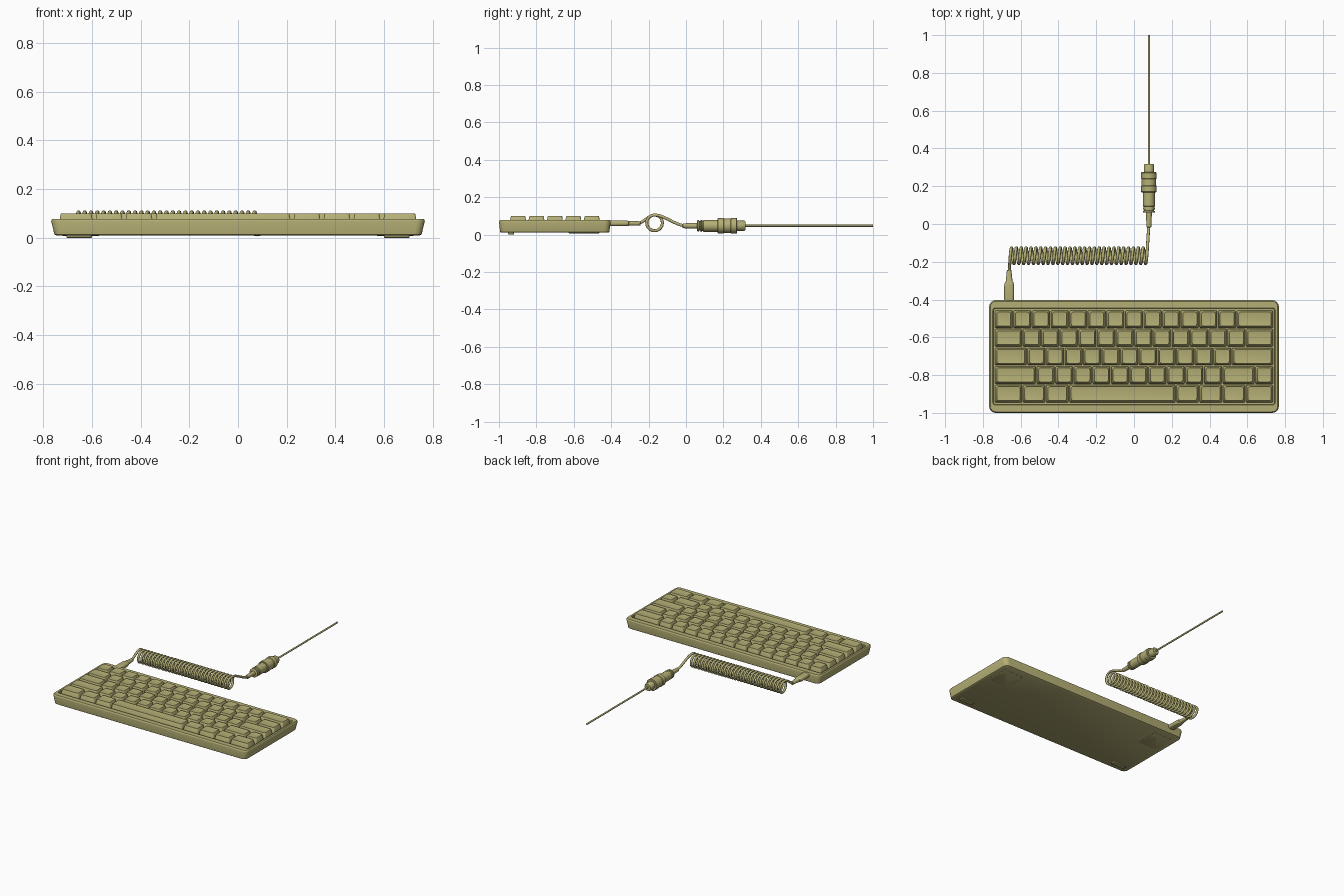
import bpy, bmesh, math
from math import sin, cos, pi

if "Cube" in bpy.data.objects:
    bpy.data.objects.remove(bpy.data.objects["Cube"])

mat = bpy.data.materials.new("khaki")
mat.diffuse_color = (0.46, 0.43, 0.18, 1)
mat.use_nodes = True
mat.node_tree.nodes["Principled BSDF"].inputs["Base Color"].default_value = mat.diffuse_color


def finish(obj, angle=35):
    obj.data.materials.append(mat)
    bpy.ops.object.select_all(action='DESELECT')
    obj.select_set(True)
    bpy.context.view_layer.objects.active = obj
    bpy.ops.object.shade_smooth_by_angle(angle=math.radians(angle))


def loft(bm, sections, cx=0, cy=0, seg=4):
    """Skin rounded rectangles (half_x, half_y, corner_r, z[, y_shift]) and cap both ends."""
    rings = []
    for hx, hy, r, z, *dy in sections:
        ring = []
        for k, (sx, sy) in enumerate(((1, 1), (-1, 1), (-1, -1), (1, -1))):
            for j in range(seg + 1):
                a = pi / 2 * (k + j / seg)
                ring.append(bm.verts.new((cx + sx * (hx - r) + r * cos(a),
                                          cy + sy * (hy - r) + r * sin(a) + (dy[0] if dy else 0), z)))
        rings.append(ring)
    n = len(rings[0])
    for a, b in zip(rings, rings[1:]):
        for i in range(n):
            bm.faces.new((a[i], a[(i + 1) % n], b[(i + 1) % n], b[i]))
    bm.faces.new(rings[0][::-1])
    bm.faces.new(rings[-1])


def make(name, parts, seg=4, loc=(0, 0, 0), along_y=False):
    bm = bmesh.new()
    for sections, cx, cy in parts:
        loft(bm, sections, cx, cy, seg)
    bmesh.ops.remove_doubles(bm, verts=bm.verts, dist=1e-5)
    bmesh.ops.recalc_face_normals(bm, faces=bm.faces)
    me = bpy.data.meshes.new(name)
    bm.to_mesh(me)
    bm.free()
    obj = bpy.data.objects.new(name, me)
    bpy.context.collection.objects.link(obj)
    obj.location = loc
    if along_y:
        obj.rotation_euler.x = -pi / 2
    finish(obj)
    return obj


def turned(name, profile, x, z):
    """Round part along y from (y, radius) pairs."""
    return make(name, [([(r, r, r, y) for y, r in profile], 0, 0)], 6, (x, 0, z), True)


# Case: tapered tray with a sunken key well
CY = -0.7015
make("case", [([
    (0.747, 0.286, 0.026, 0.010), (0.754, 0.292, 0.030, 0.014),
    (0.767, 0.2985, 0.036, 0.068), (0.766, 0.2975, 0.035, 0.073),
    (0.761, 0.2925, 0.030, 0.078), (0.748, 0.257, 0.014, 0.078),
    (0.744, 0.253, 0.010, 0.075), (0.744, 0.253, 0.010, 0.046)], 0, CY)], 5)

# Keycaps: five rows of widths in key units
U = 0.0985
rows = [[1] * 13 + [2],
        [1.5] + [1] * 12 + [1.5],
        [1.75] + [1] * 11 + [2.25],
        [2.25] + [1] * 10 + [1.75, 1],
        [1.5, 1.25, 1.25, 5.75, 1.25, 1.25, 1.25, 1.5]]
for r, widths in enumerate(rows):
    caps = []
    x = -7.5 * U
    y = CY + (2 - r) * U
    for w in widths:
        hx, hy = w * U / 2 - 0.003, U / 2 - 0.003
        caps.append(([(hx, hy, 0.006, 0.052),
                      (hx - 0.001, hy - 0.001, 0.007, 0.062),
                      (hx - 0.0075, hy - 0.0075, 0.010, 0.096, 0.001),
                      (hx - 0.0095, hy - 0.0095, 0.010, 0.0995, 0.001),
                      (hx - 0.012, hy - 0.012, 0.009, 0.0995, 0.001),
                      (hx - 0.018, hy - 0.018, 0.007, 0.098, 0.001)], x + w * U / 2, y))
        x += w * U
    make("keycap_row_%d" % (r + 1), caps, 3)

# Underside: front rubber feet and folded rear feet
for s, side in ((-1, "left"), (1, "right")):
    make("front_foot_" + side, [([(0.050, 0.013, 0.006, 0.0), (0.053, 0.016, 0.008, 0.004),
                                  (0.053, 0.016, 0.008, 0.014)], s * 0.652, -0.935)])
    make("rear_foot_" + side, [([(0.073, 0.080, 0.010, 0.007), (0.076, 0.083, 0.012, 0.009),
                                 (0.076, 0.083, 0.012, 0.014)], s * 0.645, -0.545)])

# Flat plug with strain relief at the back of the case
PX, PZ = -0.661, 0.060
make("plug", [([(0.024, 0.013, 0.012, -0.415), (0.026, 0.015, 0.014, -0.40),
                (0.026, 0.015, 0.014, -0.325), (0.022, 0.0135, 0.013, -0.308),
                (0.018, 0.0125, 0.012, -0.305), (0.012, 0.011, 0.0105, -0.245),
                (0.009, 0.009, 0.0085, -0.243)], 0, 0)], 4, (PX, 0, PZ), True)

# Coiled cable: lead in, helix, lead out
X0, X1, YC, ZC, R, TURNS, STEPS = -0.655, 0.068, -0.168, 0.0625, 0.042, 28, 20
EX, EZ = 0.079, 0.047


def ease(t):
    return t * t * (3 - 2 * t)


path = [(PX + (X0 - PX) * t, -0.26 + (YC + 0.26) * t, PZ + (ZC + R - PZ) * ease(t))
        for t in (i / 12 for i in range(12))]
for i in range(TURNS * STEPS):
    a = 2 * pi * i / STEPS
    path.append((X0 + (X1 - X0) * i / (TURNS * STEPS), YC + R * sin(a), ZC + R * cos(a)))
path += [(X1 + (EX - X1) * t, YC + (0.0 - YC) * t, ZC + R + (EZ - ZC - R) * ease(t))
         for t in (i / 14 for i in range(15))]


def cable(name, pts, radius):
    cu = bpy.data.curves.new(name, 'CURVE')
    cu.dimensions = '3D'
    cu.bevel_depth = radius
    cu.bevel_resolution = 3
    cu.use_fill_caps = True
    sp = cu.splines.new('POLY')
    sp.points.add(len(pts) - 1)
    for p, co in zip(sp.points, pts):
        p.co = (*co, 1)
    obj = bpy.data.objects.new(name, cu)
    bpy.context.collection.objects.link(obj)
    bpy.ops.object.select_all(action='DESELECT')
    obj.select_set(True)
    bpy.context.view_layer.objects.active = obj
    bpy.ops.object.convert(target='MESH')
    finish(bpy.context.view_layer.objects.active, 60)


cable("coiled_cable", path, 0.0082)
cable("straight_cable", [(EX, 0.30, EZ), (EX, 1.0, EZ)], 0.006)

# Round two-part cable connector
turned("connector_relief", [(-0.018, 0.010), (-0.015, 0.013), (0.07, 0.016)], EX, EZ)
turned("connector_socket", [(0.060, 0.028), (0.062, 0.031), (0.069, 0.031), (0.071, 0.026),
                            (0.076, 0.026), (0.078, 0.032), (0.084, 0.032), (0.086, 0.029),
                            (0.092, 0.029), (0.094, 0.032), (0.175, 0.032)], EX, EZ)
turned("connector_collar", [(0.168, 0.038), (0.171, 0.041), (0.200, 0.041), (0.203, 0.0385),
                            (0.238, 0.0385), (0.241, 0.041), (0.271, 0.041), (0.274, 0.038)], EX, EZ)
turned("connector_tail", [(0.265, 0.027), (0.312, 0.027), (0.318, 0.023), (0.318, 0.008)], EX, EZ)
